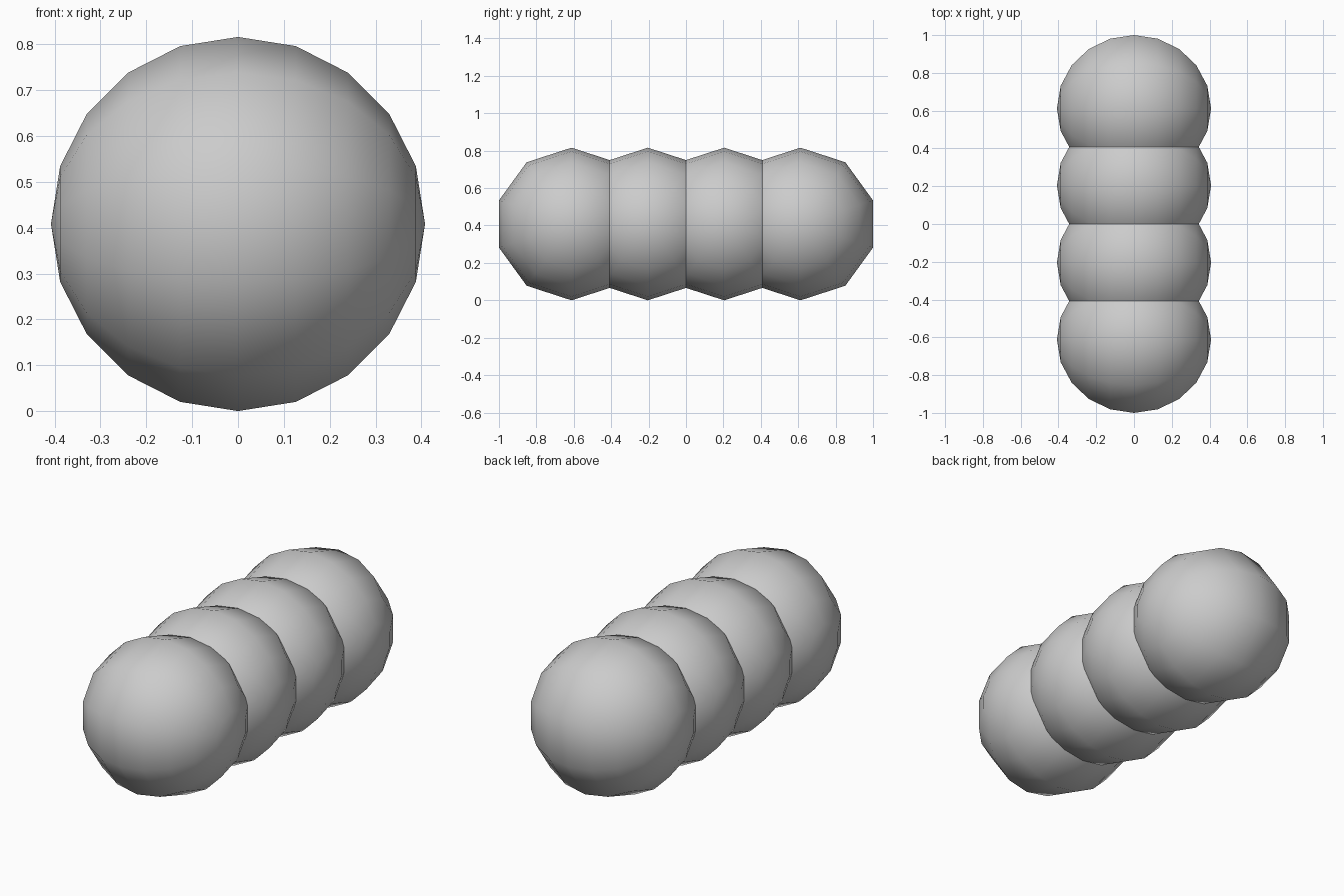
import bpy, bmesh
from math import sin, cos, pi
from mathutils import Vector

if "Cube" in bpy.data.objects:
    bpy.data.objects.remove(bpy.data.objects["Cube"])

R = 0.408       # ball radius, also the spacing between ball centres
SIDES = 10      # segments around the x axis
RINGS = 10      # steps from pole to pole


def ball(name, y):
    """Low-poly smooth ball with its poles on the x axis and a vertex row on top."""
    bm = bmesh.new()
    profile = [bm.verts.new((R * cos(pi * i / RINGS), 0, R * sin(pi * i / RINGS)))
               for i in range(RINGS + 1)]
    edges = [bm.edges.new(pair) for pair in zip(profile, profile[1:])]
    bmesh.ops.spin(bm, geom=profile + edges, cent=(0, 0, 0), axis=Vector((1, 0, 0)),
                   angle=2 * pi, steps=SIDES, use_duplicate=False)
    bmesh.ops.remove_doubles(bm, verts=bm.verts[:], dist=0.0005)
    bmesh.ops.recalc_face_normals(bm, faces=bm.faces[:])
    for face in bm.faces:
        face.smooth = True
    mesh = bpy.data.meshes.new(name)
    bm.to_mesh(mesh)
    bm.free()
    obj = bpy.data.objects.new(name, mesh)
    obj.location = (0, y, R)
    bpy.context.collection.objects.link(obj)
    return obj


# Row of four overlapping body segments
for i in range(4):
    ball(f"body_segment_{i + 1}", (i - 1.5) * R)
